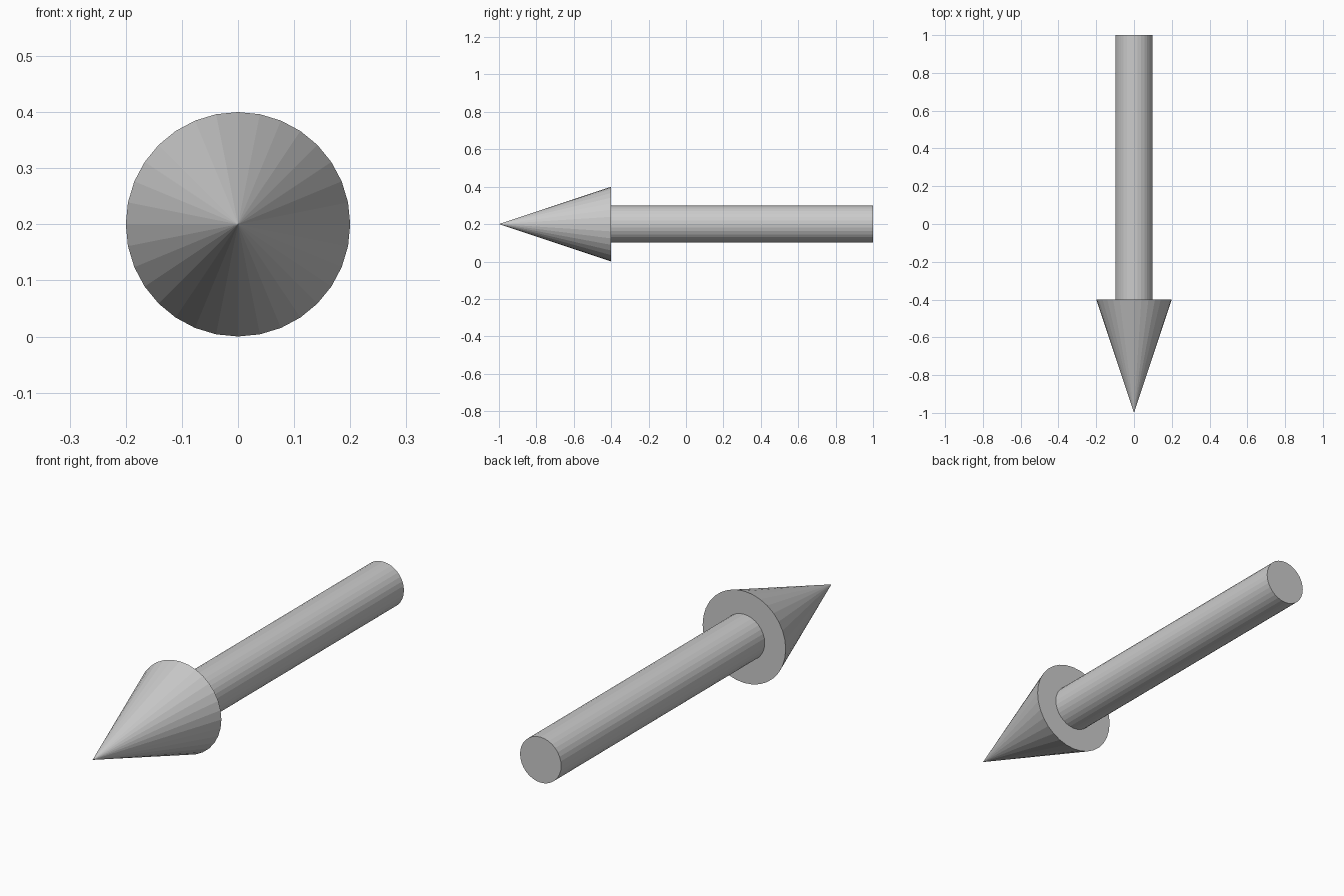
import bpy
import math

if "Cube" in bpy.data.objects:
    bpy.data.objects.remove(bpy.data.objects["Cube"])

SIDES = 32
AXIS_Z = 0.2
NECK_Y = -0.4


def turned_part(name, y_back, y_front, r_back, r_front):
    """Flat-shaded round part along y, from its back end to its front end."""
    bpy.ops.mesh.primitive_cone_add(
        vertices=SIDES, radius1=r_back, radius2=r_front,
        depth=y_back - y_front,
        location=(0, (y_back + y_front) / 2, AXIS_Z),
        rotation=(math.radians(90), 0, 0))
    part = bpy.context.object
    part.name = name
    return part


# Straight round shaft
turned_part("arrow_shaft", 1.0, NECK_Y, 0.099, 0.099)

# Pointed conical head facing the front
turned_part("arrow_head", NECK_Y, -1.0, 0.2, 0.0)
